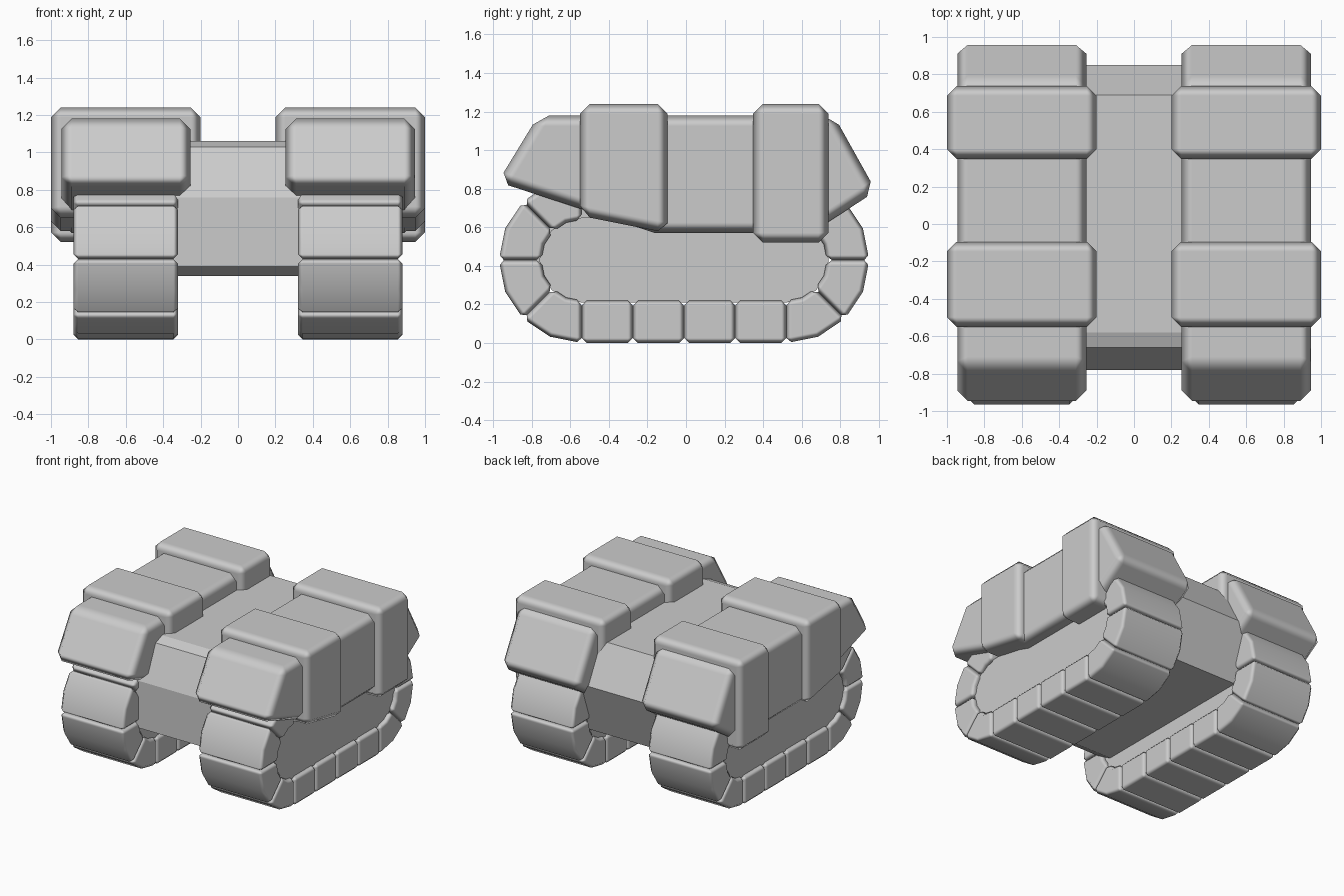
import bpy, bmesh
from math import sin, cos, pi

if "Cube" in bpy.data.objects:
    bpy.data.objects.remove(bpy.data.objects["Cube"])


def prism(name, profile, x0, x1, bevel=0.0, mirror=True):
    """Extrude a (y, z) profile from x0 to x1, chamfer it, mirror it across x."""
    bm = bmesh.new()
    face = bm.faces.new([bm.verts.new((x0, y, z)) for y, z in profile])
    ext = bmesh.ops.extrude_face_region(bm, geom=[face])
    verts = [v for v in ext["geom"] if isinstance(v, bmesh.types.BMVert)]
    bmesh.ops.translate(bm, verts=verts, vec=(x1 - x0, 0, 0))
    bmesh.ops.recalc_face_normals(bm, faces=bm.faces)
    for f in bm.faces:
        f.smooth = bevel > 0
    me = bpy.data.meshes.new(name)
    bm.to_mesh(me)
    bm.free()
    ob = bpy.data.objects.new(name, me)
    bpy.context.collection.objects.link(ob)
    if bevel:
        m = ob.modifiers.new("chamfer", 'BEVEL')
        m.width = bevel
        m.segments = 1
        m.limit_method = 'ANGLE'
        m.angle_limit = 0.45
        m.harden_normals = True
    if mirror:
        ob.modifiers.new("mirror", 'MIRROR')
    return ob


# Central hull between the tracks
prism("hull", [(-0.58, 1.06), (-0.66, 1.03), (-0.78, 0.76), (-0.78, 0.39),
               (-0.68, 0.34), (0.70, 0.34), (0.85, 0.76), (0.69, 1.06)],
      -0.36, 0.36, mirror=False)

# Track loop dimensions
CY, CZ, HALF, R_OUT, R_IN = -0.01, 0.43, 0.53, 0.43, 0.21


def arc_point(end, r, a):
    """Point on an end arc; a runs from 0 at the bottom to pi at the top."""
    return (CY + end * (HALF + r * sin(a)), CZ - r * cos(a))


# Track side plates
plate = [arc_point(e, R_IN + 0.01, a * pi / 8)
         for e, steps in ((1, range(9)), (-1, range(8, -1, -1))) for a in steps]
prism("track_side_plate", plate, 0.35, 0.845)

# Straight track links along the bottom
pitch = 2 * HALF / 4
for i in range(4):
    y = CY - HALF + i * pitch
    prism("track_link_bottom", [(y, 0), (y + pitch, 0),
                                (y + pitch, CZ - R_IN), (y, CZ - R_IN)],
          0.32, 0.88, 0.026)

# Wedge-shaped links around each end
for end in (-1, 1):
    for i in range(4):
        angles = [(i + k / 2) * pi / 4 for k in range(3)]
        profile = [arc_point(end, R_OUT, a) for a in angles]
        profile += [arc_point(end, R_IN, a) for a in reversed(angles)]
        prism("track_link_end", profile, 0.32, 0.88, 0.026)

# Fenders above the tracks
prism("fender", [(-0.765, 1.18), (-0.975, 0.835), (-0.16, 0.57),
                 (0.65, 0.57), (0.985, 0.788), (0.766, 1.18)],
      0.255, 0.945, 0.056)

# Raised bands around the fenders
prism("front_fender_band", [(-0.55, 1.24), (-0.55, 0.66), (-0.095, 0.57),
                            (-0.095, 1.24)], 0.20, 1.0, 0.052)
prism("rear_fender_band", [(0.348, 1.24), (0.348, 0.52), (0.738, 0.52),
                           (0.738, 1.24)], 0.20, 1.0, 0.052)
